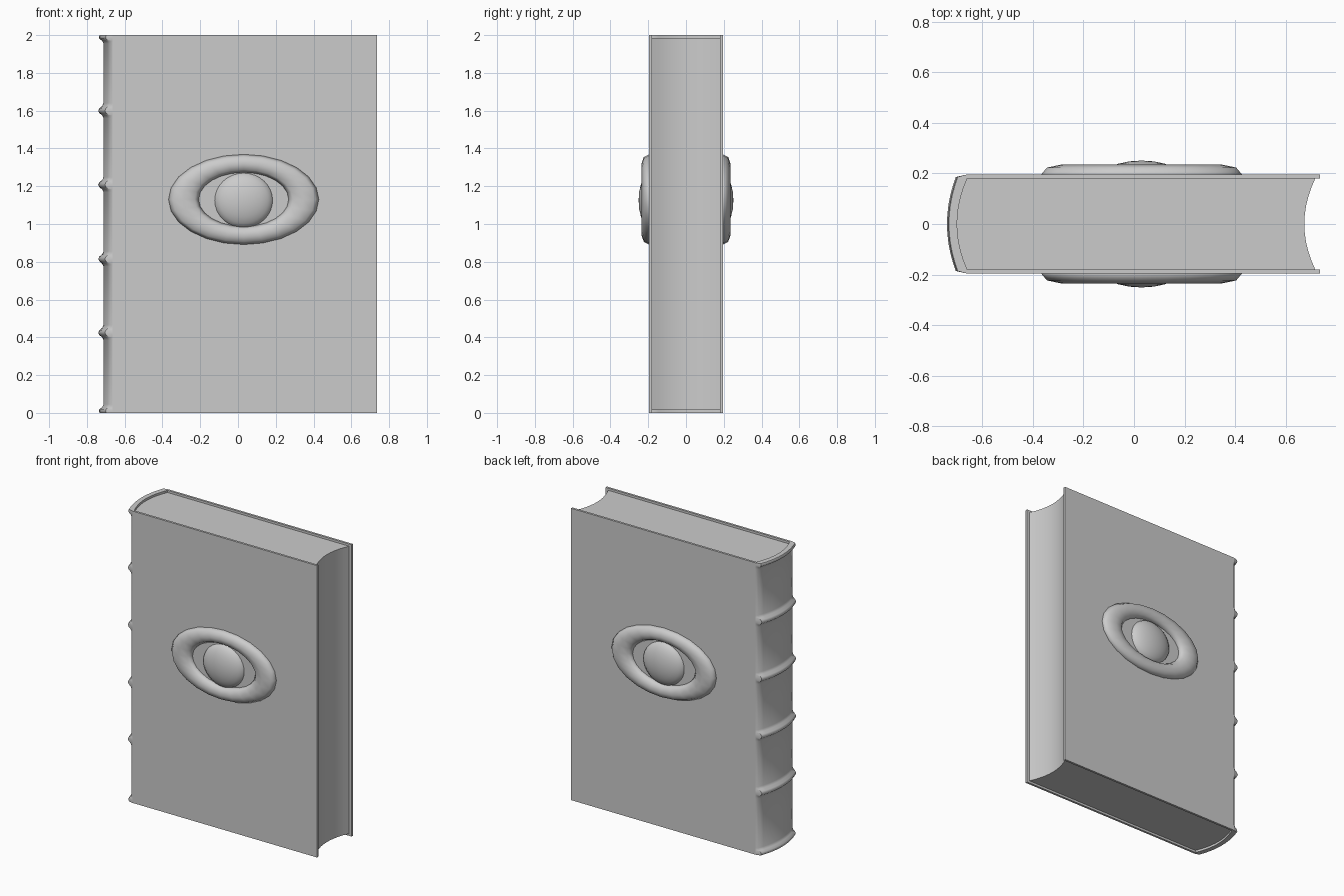
import bpy, bmesh, math

if "Cube" in bpy.data.objects:
    bpy.data.objects.remove(bpy.data.objects["Cube"])

H = 2.0


def loft(name, rings, smooth=None):
    """Skin a stack of equal closed rings and cap both ends."""
    bm = bmesh.new()
    rows = [[bm.verts.new(p) for p in r] for r in rings]
    n = len(rows[0])
    for a, b in zip(rows, rows[1:]):
        for i in range(n):
            j = (i + 1) % n
            bm.faces.new((a[i], a[j], b[j], b[i]))
    bm.faces.new(rows[0])
    bm.faces.new(rows[-1])
    bmesh.ops.recalc_face_normals(bm, faces=bm.faces)
    me = bpy.data.meshes.new(name)
    bm.to_mesh(me)
    bm.free()
    ob = bpy.data.objects.new(name, me)
    bpy.context.collection.objects.link(ob)
    if smooth:
        finish(ob, name, smooth)
    return ob


def finish(ob, name, angle):
    ob.name = name
    bpy.ops.object.select_all(action='DESELECT')
    bpy.context.view_layer.objects.active = ob
    ob.select_set(True)
    bpy.ops.object.shade_smooth_by_angle(angle=math.radians(angle))


def arc(x_edge, x_mid, half, n=10):
    """Bowed line across the book's thickness, from -half to +half."""
    ys = [half * (2 * i / n - 1) for i in range(n + 1)]
    return [(x_mid + (x_edge - x_mid) * (y / half) ** 2, y) for y in ys]


# page block: rounded back, hollow fore edge
outline = arc(-0.66, -0.70, 0.18) + arc(0.717, 0.674, 0.18)[::-1]
loft("page_block", [[(x, y, z) for x, y in outline] for z in (0.015, H - 0.015)], 35)

# cover boards
for side, name in ((-1, "front_board"), (1, "back_board")):
    x0, x1, y0, y1 = -0.665, 0.735, side * 0.18, side * 0.195
    sq = [(x0, y0), (x1, y0), (x1, y1), (x0, y1)]
    loft(name, [[(x, y, z) for x, y in sq] for z in (0, H)])

# spine: z profile of (height, bulge) with end beads and raised bands
profile = [(0, 0.02), (0.008, 0.024), (0.02, 0.022), (0.03, 0.008), (0.045, 0)]
for zc in (0.425, 0.815, 1.208, 1.6):
    profile += [(zc + dz, d) for dz, d in
                ((-0.04, 0), (-0.025, 0.007), (-0.013, 0.022), (0, 0.028),
                 (0.013, 0.022), (0.025, 0.007), (0.04, 0))]
profile += [(H - z, d) for z, d in profile[4::-1]]
inner = arc(-0.66, -0.70, 0.18)[::-1]
rings = []
for z, d in profile:
    outer = [(-0.665, -0.195)] + [(x - d, y) for x, y in arc(-0.677, -0.712, 0.186)] + [(-0.665, 0.195)]
    rings.append([(x, y, z) for x, y in outer + inner])
loft("spine", rings, 50)

# eye emblem on both covers
for side, tag in ((-1, "front"), (1, "back")):
    bpy.ops.mesh.primitive_torus_add(major_radius=0.318, minor_radius=0.08,
                                     major_segments=24, minor_segments=8,
                                     location=(0.03, side * 0.195, 1.13),
                                     rotation=(math.pi / 2, 0, 0))
    ring = bpy.context.object
    ring.scale = (1, 0.6, 0.5)
    finish(ring, tag + "_emblem_ring", 60)
    bpy.ops.mesh.primitive_uv_sphere_add(segments=32, ring_count=10, radius=1,
                                         location=(0.03, side * 0.185, 1.125),
                                         rotation=(math.pi / 2, 0, 0))
    dome = bpy.context.object
    dome.scale = (0.157, 0.148, 0.066)
    finish(dome, tag + "_emblem_dome", 60)
